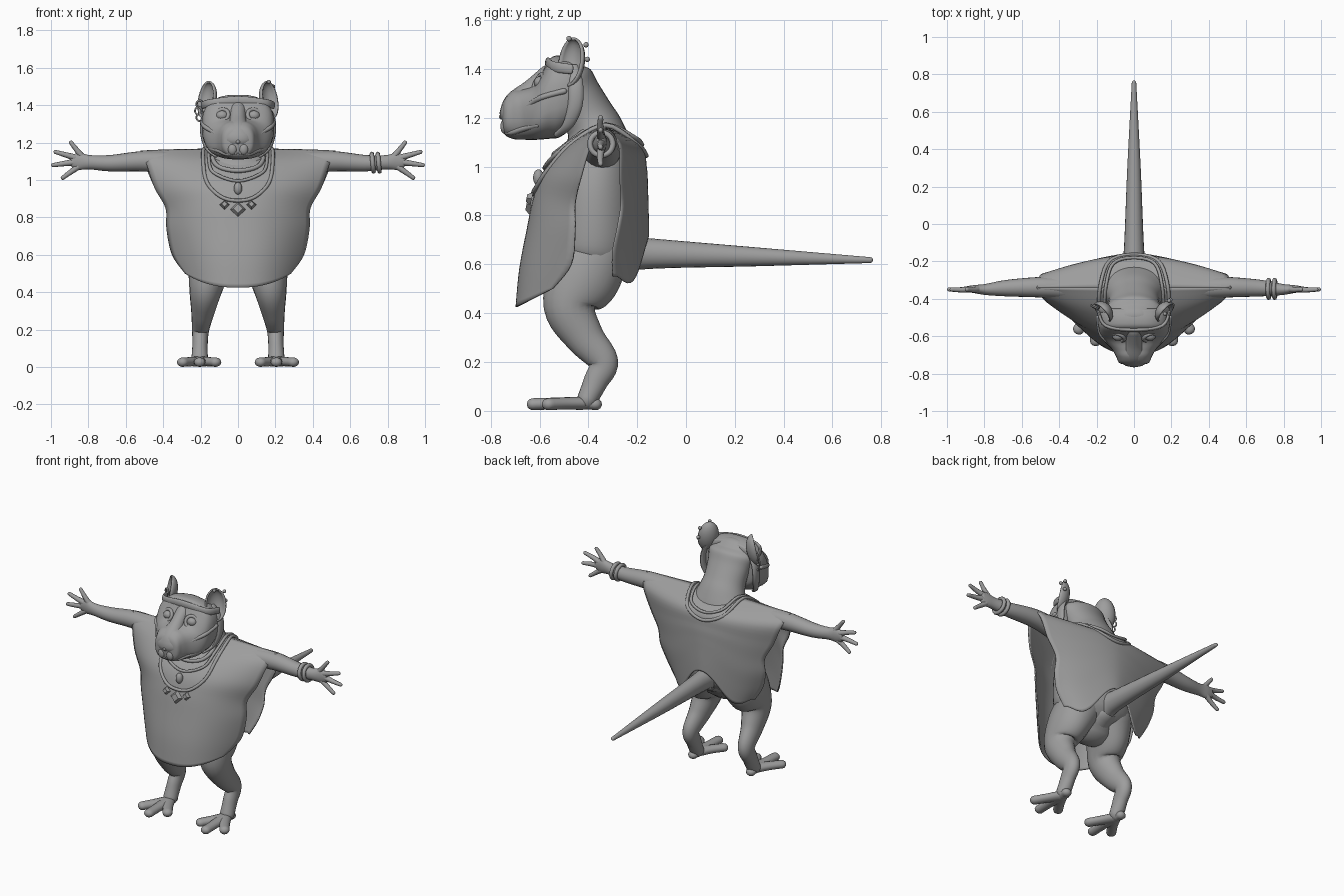
import bpy, bmesh, math
from mathutils import Vector, Matrix

if "Cube" in bpy.data.objects:
    bpy.data.objects.remove(bpy.data.objects["Cube"])

GREY = (0.34, 0.34, 0.34, 1)
clay = bpy.data.materials.new("plain grey")
clay.diffuse_color = GREY
clay.use_nodes = True
clay.node_tree.nodes["Principled BSDF"].inputs["Base Color"].default_value = GREY


def finish(name, bm, angle=50):
    """Turn a bmesh into a smooth shaded grey object."""
    bmesh.ops.recalc_face_normals(bm, faces=bm.faces)
    mesh = bpy.data.meshes.new(name)
    bm.to_mesh(mesh)
    bm.free()
    mesh.materials.append(clay)
    obj = bpy.data.objects.new(name, mesh)
    bpy.context.collection.objects.link(obj)
    bpy.ops.object.select_all(action="DESELECT")
    obj.select_set(True)
    bpy.context.view_layer.objects.active = obj
    bpy.ops.object.shade_smooth_by_angle(angle=math.radians(angle))
    return obj


def spline(rows, steps, closed=False):
    """Catmull-Rom resampling of equal-length rows of numbers."""
    rows = [Vector(r) for r in rows]
    n = len(rows)
    get = (lambda i: rows[i % n]) if closed else (lambda i: rows[min(max(i, 0), n - 1)])
    out = []
    for i in range(n if closed else n - 1):
        p, q, r, s = (get(i + k) for k in (-1, 0, 1, 2))
        for k in range(steps):
            u = k / steps
            out.append((q * 2 + (r - p) * u + (p * 2 - q * 5 + r * 4 - s) * u * u
                        + (q * 3 - p - r * 3 + s) * u ** 3) / 2)
    return out if closed else out + [rows[-1]]


def tube(name, rows, ref=(0, 0, 1), sides=20, steps=5, power=2, closed=False, axis=None):
    """Loft rows of (x, y, z, radius along ref, other radius); axis keeps all rings parallel."""
    pts = spline([tuple(r) if len(r) == 5 else (*r, r[3]) for r in rows], steps, closed)
    n = len(pts)
    bm, rings = bmesh.new(), []

    def ring(centre, a, b):
        loop = []
        for k in range(sides):
            c, s = math.cos(k * math.tau / sides), math.sin(k * math.tau / sides)
            c = math.copysign(abs(c) ** (2 / power), c)
            s = math.copysign(abs(s) ** (2 / power), s)
            loop.append(bm.verts.new(centre + a * c + b * s))
        return loop

    for i, p in enumerate(pts):
        ahead = pts[(i + 1) % n] if closed else pts[min(i + 1, n - 1)]
        behind = pts[i - 1] if closed or i else p
        tangent = Vector(axis or (ahead - behind)[:3]).normalized()
        a = (Vector(ref) - tangent * tangent.dot(Vector(ref))).normalized()
        b = tangent.cross(a) * p[4]
        a, centre, cap = a * p[3], Vector(p[:3]), min(p[3], p[4])
        domes = [0]
        if not closed and i == 0:
            domes = [-80, -55, -28, 0]
        elif not closed and i == n - 1:
            domes = [0, 28, 55, 80]
        for d in map(math.radians, domes):
            rings.append(ring(centre + tangent * cap * math.sin(d), a * math.cos(d), b * math.cos(d)))
    pairs = list(zip(rings, rings[1:])) + ([(rings[-1], rings[0])] if closed else [])
    for lo, hi in pairs:
        for k in range(sides):
            bm.faces.new((lo[k - 1], lo[k], hi[k], hi[k - 1]))
    if not closed:
        bm.faces.new(rings[0])
        bm.faces.new(rings[-1])
    return finish(name, bm)


def ball(name, centre, size):
    bm = bmesh.new()
    bmesh.ops.create_uvsphere(bm, u_segments=20, v_segments=12, radius=1)
    place = Matrix.Translation(centre) @ Matrix.Diagonal((*size, 1))
    bmesh.ops.transform(bm, matrix=place, verts=bm.verts)
    return finish(name, bm)


def hoop(name, centre, radius, thick, normal):
    axis = Vector(normal).normalized()
    a = axis.orthogonal().normalized()
    b = axis.cross(a)
    angles = [k * math.tau / 8 for k in range(8)]
    rows = [(*(Vector(centre) + (a * math.cos(t) + b * math.sin(t)) * radius), thick) for t in angles]
    return tube(name, rows, ref=axis, sides=8, steps=3, closed=True)


def flip(rows, s):
    return [(r[0] * s, *r[1:]) for r in rows]


def loop_of(half):
    """Mirror a half path, whose ends lie on the centre line, into a closed loop."""
    return half + flip(half[-2:0:-1], -1)


# Torso, neck and tail
tube("torso", [(0, -.4, .57, .17, .12), (0, -.39, .62, .24, .17), (0, -.38, .7, .265, .19),
               (0, -.375, .9, .26, .18), (0, -.36, 1.05, .22, .15), (0, -.37, 1.14, .16, .12),
               (0, -.4, 1.21, .135, .105), (0, -.445, 1.3, .14, .095),
               (0, -.475, 1.36, .152, .092), (0, -.49, 1.395, .125, .06)], ref=(1, 0, 0), sides=32)
tube("tail", [(0, -.4, .6, .13), (0, -.28, .63, .092, .09), (0, -.19, .644, .066, .058),
              (0, .3, .63, .038, .036), (0, .755, .617, .012)])

# Poncho: rows run down each panel as edge x, y, z then centre y, z
FRONT = [(.52, -.34, 1.155, -.34, 1.165), (.49, -.39, 1.09, -.465, 1.1), (.445, -.43, .96, -.575, .99),
         (.385, -.455, .85, -.62, .88), (.38, -.455, .74, -.65, .74), (.35, -.47, .6, -.68, .58),
         (.28, -.545, .5, -.695, .425)]
BACK = [(.52, -.34, 1.155, -.34, 1.165), (.5, -.275, 1.09, -.19, 1.09), (.445, -.27, .96, -.165, 1.0),
        (.385, -.265, .85, -.16, .92), (.38, -.28, .75, -.158, .85), (.35, -.3, .65, -.156, .78),
        (.29, -.3, .55, -.155, .715)]


def panel(name, rows, power, lobe):
    bm, grid, cols = bmesh.new(), [], 32
    rows = spline(rows, 5)
    for i, (ex, ey, ez, cy, cz) in enumerate(rows):
        line, down = [], i / (len(rows) - 1)
        for k in range(cols + 1):
            t = 2 * k / cols - 1
            w = abs(t) ** power
            dip = lobe * down ** 2 * math.sin(math.pi * abs(t) ** 1.5) ** 1.5 if abs(t) < 1 else 0
            line.append(bm.verts.new((ex * t, cy + (ey - cy) * w, cz + (ez - cz) * w - dip)))
        grid.append(line)
    for lo, hi in zip(grid, grid[1:]):
        for k in range(cols):
            bm.faces.new((lo[k], lo[k + 1], hi[k + 1], hi[k]))
    obj = finish(name, bm)
    cloth = obj.modifiers.new("thickness", "SOLIDIFY")
    cloth.thickness, cloth.offset = .008, 0


panel("poncho_front", FRONT, 2.4, 0)
panel("poncho_back", BACK, 1.75, .11)

# Head with a squared muzzle and a long nose bridge
tube("head", [(0, -.45, 1.31, .04), (0, -.453, 1.31, .165, .12), (0, -.475, 1.3, .188, .148),
              (0, -.52, 1.288, .194, .168), (0, -.555, 1.28, .19, .165), (0, -.59, 1.25, .182, .138),
              (0, -.625, 1.222, .16, .112), (0, -.67, 1.215, .118, .104),
              (0, -.71, 1.212, .095, .098), (0, -.745, 1.205, .075, .07), (0, -.755, 1.205, .012)],
     ref=(1, 0, 0), sides=32, power=2.6, axis=(0, -1, 0))
tube("nose_bridge", [(0, -.56, 1.375, .045), (0, -.63, 1.315, .045), (0, -.69, 1.26, .07, .055),
                     (0, -.715, 1.22, .085, .05)], ref=(1, 0, 0))
tube("brow_band", [(-.19, -.47, 1.4, .02, .008), (-.15, -.545, 1.41, .022, .01), (0, -.566, 1.425, .024, .012),
                   (.15, -.545, 1.41, .022, .01), (.19, -.47, 1.4, .02, .008)])

for s, side in ((1, "left"), (-1, "right")):
    # Face details
    ball(side + "_eye", (.085 * s, -.598, 1.345), (.032, .026, .026))
    hoop(side + "_eyelid", (.085 * s, -.603, 1.345), .036, .011, (.4 * s, -1, .5))
    ball(side + "_nostril", (.03 * s, -.745, 1.165), (.024, .016, .03))
    tube(side + "_cheek_strap", flip([(.085, -.69, 1.225, .009), (.13, -.64, 1.255, .01),
                                      (.177, -.59, 1.285, .012), (.193, -.5, 1.31, .012)], s), sides=10)
    tube(side + "_mask_edge", flip([(.14, -.46, 1.41, .02, .01), (.182, -.452, 1.34, .03, .014),
                                    (.188, -.455, 1.25, .03, .014), (.165, -.485, 1.17, .022, .012),
                                    (.12, -.53, 1.13, .014, .01)], s), ref=(0, 1, 0), sides=12)
    tube(side + "_lip", flip([(.012, -.745, 1.145, .009), (.06, -.72, 1.14, .012),
                              (.1, -.67, 1.155, .012), (.15, -.61, 1.17, .01)], s), sides=10)

    # Cupped ear: a half shell opening forward and outward
    bm = bmesh.new()
    bmesh.ops.create_uvsphere(bm, u_segments=20, v_segments=14, radius=1)
    bmesh.ops.delete(bm, geom=[v for v in bm.verts if v.co.y < -.02], context="VERTS")
    place = Matrix.Translation((.172 * s, -.475, 1.43)) @ Matrix.Rotation(.85 * s, 4, "Z")
    tilt = Matrix.Rotation(-.2, 4, "X")
    bmesh.ops.transform(bm, matrix=place @ tilt @ Matrix.Diagonal((.06, .05, .098, 1)), verts=bm.verts)
    shell = finish(side + "_ear", bm).modifiers.new("thickness", "SOLIDIFY")
    shell.thickness, shell.offset = .01, 0

    # Arm, palm and fingers
    tube(side + "_arm", flip([(.2, -.345, 1.07, .08), (.4, -.34, 1.095, .06), (.52, -.338, 1.1, .054),
                              (.68, -.343, 1.09, .044), (.79, -.35, 1.095, .038, .03),
                              (.85, -.348, 1.1, .046, .022), (.88, -.348, 1.1, .036, .018)], s))
    for i, (x, z, bx, bz) in enumerate([(.893, 1.2, .83, 1.12), (.975, 1.15, .87, 1.12),
                                        (.988, 1.08, .88, 1.095), (.937, 1.012, .85, 1.075)]):
        tube(f"{side}_finger_{i}", flip([(bx, -.348, bz, .018), ((x + bx) / 2, -.352, (z + bz) / 2, .014),
                                         (x, -.35, z, .011)], s), sides=10)

    # Bent leg, foot and splayed toes
    tube(side + "_leg", flip([(.11, -.36, .66, .14, .14), (.15, -.425, .54, .115, .15),
                              (.172, -.475, .42, .09, .108), (.188, -.415, .3, .063, .08),
                              (.2, -.338, .2, .046, .06), (.203, -.37, .12, .041, .05),
                              (.205, -.405, .045, .044, .042)], s), ref=(1, 0, 0), steps=6)
    for i, (x, y) in enumerate([(.118, -.56), (.205, -.628), (.298, -.565), (.21, -.37)]):
        tube(f"{side}_toe_{i}", flip([(.205, -.43, .03, .042, .028), ((x + .205) / 2, (y - .43) / 2, .029, .032, .025),
                                      (x, y, .026, .03, .025)], s), ref=(1, 0, 0), sides=14)

# Necklaces
tube("inner_necklace", loop_of([(0, -.18, 1.09, .009), (.11, -.21, 1.12, .009), (.15, -.33, 1.172, .009),
                                (.155, -.46, 1.11, .009), (.13, -.545, 1.04, .009), (0, -.58, .995, .009)]),
     sides=8, closed=True)
tube("outer_necklace", loop_of([(0, -.163, 1.045, .01), (.13, -.198, 1.09, .01), (.18, -.33, 1.17, .01),
                                (.185, -.475, 1.09, .01), (.165, -.568, .985, .01), (.09, -.617, .91, .01),
                                (0, -.627, .89, .01)]), sides=8, closed=True)
tube("collar", loop_of([(0, -.31, 1.16, .012), (.1, -.37, 1.17, .012), (.135, -.45, 1.12, .012),
                        (.1, -.515, 1.07, .012), (0, -.54, 1.05, .012)]), sides=8, closed=True)
ball("pendant", (0, -.605, .955), (.022, .022, .034))
for x, z, r in ((0, .845, .042), (-.072, .87, .026), (.072, .87, .026)):
    bm = bmesh.new()
    bmesh.ops.create_cone(bm, cap_ends=True, segments=4, radius1=r, radius2=r * .6, depth=.022)
    turn = Matrix.Rotation(math.radians(78), 4, "X")
    bmesh.ops.transform(bm, matrix=Matrix.Translation((x, -.643, z)) @ turn, verts=bm.verts)
    finish("diamond_charm", bm, 20)

# Bracelets, earrings and studs
for x in (.72, .752):
    hoop("bracelet", (x, -.347, 1.093), .047, .012, (1, 0, .1))
for x, y, z in ((-.205, -.44, 1.405), (-.212, -.445, 1.37), (-.205, -.45, 1.335)):
    hoop("earring", (x, y, z), .02, .005, (.5, 1, 0))
for x, y, z in ((.165, -.48, 1.525), (.195, -.405, 1.44), (.188, -.41, 1.5)):
    ball("ear_stud", (x, y, z), (.011, .011, .011))
